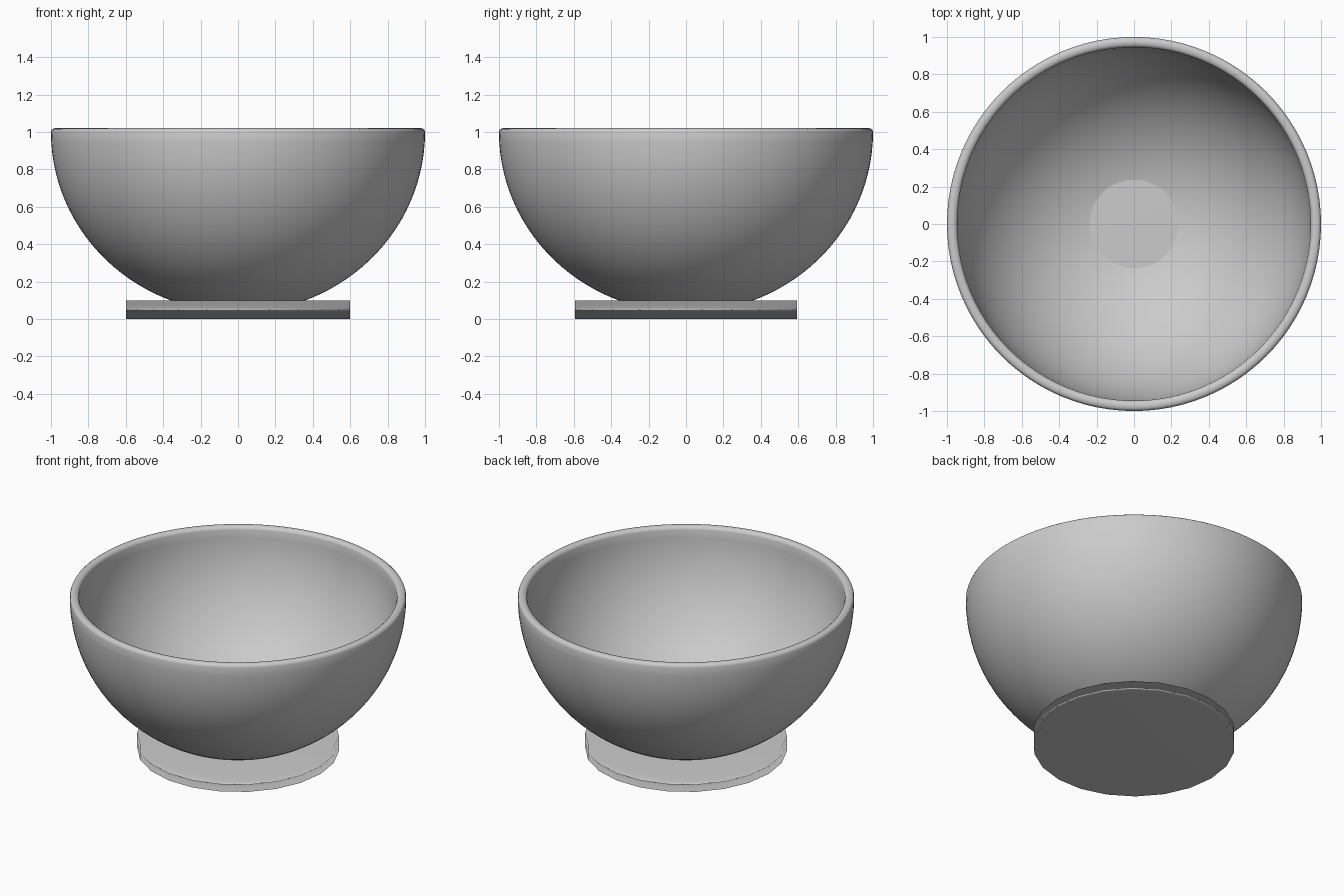
import bpy, bmesh, math

if "Cube" in bpy.data.objects:
    bpy.data.objects.remove(bpy.data.objects["Cube"])

SEGMENTS = 96


def ellipse_arc(radius, height, centre_z, steps):
    """Quarter ellipse from the bottom pole up to the rim."""
    return [(radius * math.sin(a), centre_z - height * math.cos(a))
            for a in (math.pi / 2 * i / steps for i in range(steps + 1))]


def lathe(name, profile, segments):
    """Revolve an (r, z) profile around z into a smooth object."""
    bm = bmesh.new()
    verts = [bm.verts.new((r, 0, z)) for r, z in profile]
    edges = [bm.edges.new(pair) for pair in zip(verts, verts[1:])]
    bmesh.ops.spin(bm, geom=verts + edges, cent=(0, 0, 0), axis=(0, 0, 1),
                   angle=math.tau, steps=segments, use_duplicate=False)
    bmesh.ops.remove_doubles(bm, verts=bm.verts, dist=1e-4)
    bmesh.ops.recalc_face_normals(bm, faces=bm.faces)
    mesh = bpy.data.meshes.new(name)
    bm.to_mesh(mesh)
    bm.free()
    mesh.shade_smooth()
    obj = bpy.data.objects.new(name, mesh)
    bpy.context.collection.objects.link(obj)
    return obj


# Bowl: outer wall, rounded lip, inner wall
outer = ellipse_arc(1.0, 0.965, 1.0, 28)
lip = [(0.996, 1.012), (0.987, 1.019), (0.972, 1.021), (0.958, 1.018), (0.949, 1.011)]
inner = ellipse_arc(0.945, 0.93, 1.0, 28)[::-1]
lathe("bowl", outer + lip + inner, SEGMENTS)

# Foot: flat disc whose top shows through as the bowl floor
bpy.ops.mesh.primitive_cylinder_add(vertices=22, radius=0.6, depth=0.1,
                                    location=(0, 0, 0.05), rotation=(0, 0, math.pi / 2))
foot = bpy.context.object
foot.name = "foot"
foot.data.shade_smooth()
weighted = foot.modifiers.new("soft_shading", 'WEIGHTED_NORMAL')
weighted.mode = 'FACE_AREA'
